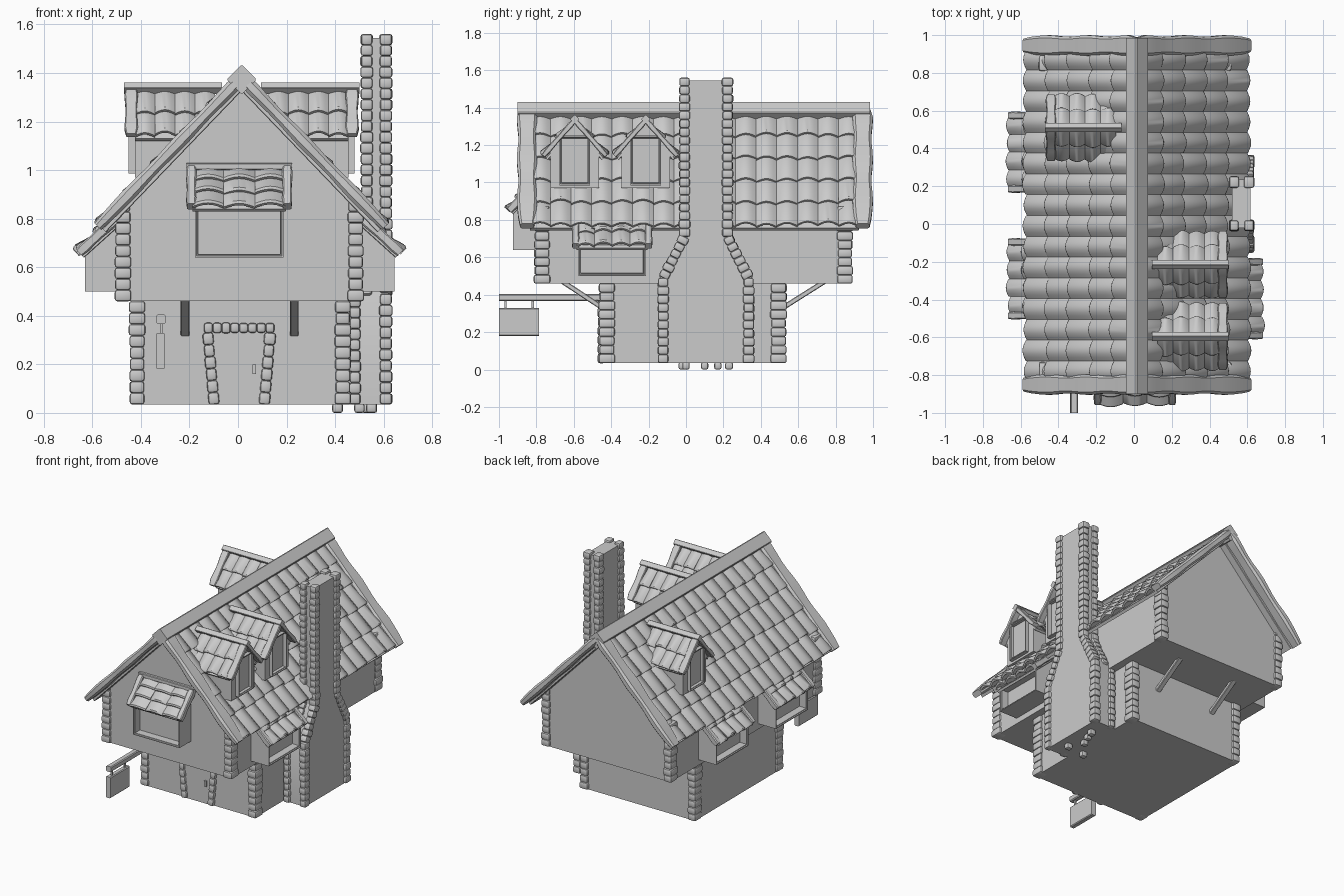
import bpy, bmesh, math, random
from mathutils import Vector, Matrix

if "Cube" in bpy.data.objects:
    bpy.data.objects.remove(bpy.data.objects["Cube"])

random.seed(4)
CX, SL = 0.015, 1.04           # ridge x and roof slope
X, Y, Z = Vector((1, 0, 0)), Vector((0, 1, 0)), Vector((0, 0, 1))


def finish(name, bm):
    bmesh.ops.recalc_face_normals(bm, faces=bm.faces[:])
    me = bpy.data.meshes.new(name)
    bm.to_mesh(me)
    bm.free()
    ob = bpy.data.objects.new(name, me)
    bpy.context.collection.objects.link(ob)
    return ob


def loft(bm, rings):
    """Closed skin through rings of points, capped at both ends."""
    vs = [[bm.verts.new(p) for p in r] for r in rings]
    n = len(vs[0])
    for a, b in zip(vs, vs[1:]):
        for i in range(n):
            bm.faces.new((a[i], a[(i + 1) % n], b[(i + 1) % n], b[i]))
    bm.faces.new(vs[0])
    bm.faces.new(vs[-1])


def prism(name, pts, axis, a, b):
    bm = bmesh.new()
    put = (lambda p, t: (p[0], t, p[1])) if axis == 'y' else (lambda p, t: (t, p[0], p[1]))
    loft(bm, [[put(p, t) for p in pts] for t in (a, b)])
    return finish(name, bm)


def box(name, lo, hi):
    return prism(name, [(lo[0], lo[2]), (hi[0], lo[2]), (hi[0], hi[2]), (lo[0], hi[2])], 'y', lo[1], hi[1])


def stones(name, path, sx, sy, pitch=0.046):
    """Column of rounded stones following a path."""
    bm = bmesh.new()
    path = [Vector(p) for p in path]
    for a, b in zip(path, path[1:]):
        d = b - a
        n = max(1, round(d.length / pitch))
        rot = Z.rotation_difference(d).to_matrix().to_4x4()
        for i in range(n):
            k = random.uniform(0.9, 1.08)
            size = Matrix.Diagonal((sx * k, sy * k, d.length / n * 1.02, 1))
            bmesh.ops.create_cube(bm, size=1, matrix=Matrix.Translation(a + d * (i + .5) / n) @ rot @ size)
    bmesh.ops.bevel(bm, geom=bm.edges[:], offset=0.011, segments=2, profile=0.5, affect='EDGES')
    return finish(name, bm)


def beam(name, p0, p1, side, w, t, wob=0.0, n=1, c=0.3):
    """Chamfered timber; wob makes its width and thickness uneven."""
    p0, p1 = Vector(p0), Vector(p1)
    side = Vector(side).normalized()
    nor = (p1 - p0).normalized().cross(side)
    bm, rings = bmesh.new(), []
    for k in range(n + 1):
        f = 1 + wob * math.sin(k * 1.25 + 0.4)
        if wob and k in (0, n):
            f *= 0.8
        a, b = w / 2 * f, t / 2 * f
        e = min(a, b) * c
        o = p0.lerp(p1, k / n)
        rings.append([o + side * i + nor * j for i, j in (
            (a, b - e), (a - e, b), (e - a, b), (-a, b - e), (-a, e - b), (e - a, -b), (a - e, -b), (a, e - b))])
    loft(bm, rings)
    return finish(name, bm)


def tiles(name, top, side, down, width, cols, rows, hump=0.025):
    """Overlapping rows of barrel tiles; down is the whole slope vector."""
    top, side, down = Vector(top), Vector(side), Vector(down)
    v, nor = down.normalized(), side.cross(down).normalized()
    if nor.z < 0:
        nor = -nor
    cw, rl, th = width / cols, down.length / rows, 0.018
    bm = bmesh.new()
    for r in range(rows):
        for c in range(cols):
            v0, v1 = max(0, r * rl - 0.012), (r + 1) * rl + random.uniform(-0.004, 0.01)
            lift = 0.016 + random.uniform(-0.003, 0.005)
            rings = []
            for k in range(7):
                h = hump * math.sin(math.pi * k / 6)
                u = -width / 2 + cw * (c + k / 6)
                rings.append([top + side * u + v * q + nor * w for q, w in (
                    (v0, h * .7), (v1 - 0.01, h + lift), (v1, h + lift - 0.006), (v1, h + lift - th), (v0, h * .7 - th))])
            loft(bm, rings)
    return finish(name, bm)


def window(name, M, lo, hi, back_top, depth):
    """Box whose outward (+x) face holds a framed recess; the top slopes back to the wall."""
    bm = bmesh.new()
    prof = [(lo[0], lo[2]), (hi[0], lo[2]), (hi[0], hi[2]), (lo[0], back_top)]
    loft(bm, [[M @ Vector((x, y, z)) for x, z in prof] for y in (lo[1], hi[1])])
    bmesh.ops.recalc_face_normals(bm, faces=bm.faces[:])
    out = M.to_3x3() @ X
    face = max(bm.faces, key=lambda f: f.calc_center_median().dot(out))
    for t, d in ((0.008, 0.0), (0.004, -0.006), (0.006, 0.0), (0.003, -depth)):
        bmesh.ops.inset_individual(bm, faces=[face], thickness=t, depth=d)
    return finish(name, bm)


def bay(name, M, w, zlo, zhi, out, ztop, tip, rows):
    """Box window with a small lean-to tiled roof."""
    P, R = (lambda *a: M @ Vector(a)), M.to_3x3()
    window(name + "_window", M, (-0.02, -w / 2, zlo), (out, w / 2, zhi), ztop - 0.02, 0.05)
    tw = w + 0.02
    side, down = R @ Y, R @ Vector((tip[0], 0, tip[1] - ztop))
    tiles(name + "_tiles", P(0, 0, ztop), side, down, tw, 4 if rows == 2 else 3, rows, 0.022)
    beam(name + "_roof_board", P(0, 0, ztop - .02), P(tip[0] - .01, 0, tip[1] - .01), side, tw, 0.016)
    for s in (-1, 1):
        beam(name + "_roof_edge", P(0, s * (tw / 2 + .005), ztop + .012), P(tip[0] + .005, s * (tw / 2 + .005), tip[1] + .005),
             side, 0.04, 0.042, 0.1, 6)
    beam(name + "_roof_top", P(0.005, -tw / 2 - .025, ztop + .015), P(0.005, tw / 2 + .025, ztop + .015), Z, 0.03, 0.03)


# Walls: lower storey and overhanging gabled upper storey
box("lower_walls", (-0.435, -0.45, 0.035), (0.45, 0.52, 0.48))
gz = lambda x: 1.345 - SL * abs(x - CX)
prism("upper_walls", [(-0.49, 0.46), (0.505, 0.46), (0.505, gz(0.505)), (CX, gz(CX)), (-0.49, gz(-0.49))], 'y', -0.795, 0.875)

# Corner stones
for x in (-0.416, 0.432):
    for y in (-0.423, 0.495):
        stones("lower_corner_stones", [(x, y, 0.035), (x, y, 0.46)], 0.064, 0.084)
for x in (-0.474, 0.485):
    for y in (-0.77, 0.85):
        stones("upper_corner_stones", [(x, y, 0.46), (x, y, 0.875)], 0.064, 0.082)

# Main roof: boards, tiles, wavy end boards, ridge beam
for s in (-1, 1):
    run = 0.575
    down = Vector((s * run, 0, -SL * run))
    top = Vector((CX, 0.045, 1.362))
    tiles("roof_tiles", top, Y, down, 1.76, 16, 5)
    beam("roof_boards", top - Z * .022, top - Z * .022 + down * .985, Y, 1.76, 0.02)
    for y in (-0.85, 0.945):
        a = Vector((CX, y, 1.383))
        beam("roof_end_board", a, a + Vector((s * 0.592, 0, -SL * 0.592)), Y, 0.1, 0.052, 0.09, 14, 0.5)
beam("ridge_beam", (CX, -0.9, 1.373), (CX, 0.985, 1.373), (1, 0, 1), 0.087, 0.087, c=0.12)

# Dormers
for s, yc in ((1, -0.595), (1, -0.215), (-1, 0.51)):
    d = lambda v: CX + s * v
    prism("dormer_walls", [(yc - .13, .97), (yc + .13, .97), (yc + .13, 1.17), (yc, 1.31), (yc - .13, 1.17)], 'x', d(0.12), d(0.44))
    M = Matrix.Translation((CX, yc, 0)) @ Matrix.Rotation(0 if s > 0 else math.pi, 4, 'Z')
    window("dormer_window", M, (0.42, -0.082, 0.985), (0.465, 0.082, 1.25), 1.25, 0.025)
    for t in (-1, 1):
        top, down = Vector((d(0.275), yc, 1.315)), Vector((0, t * 0.155, -0.175))
        tiles("dormer_tiles", top, X, down, 0.33, 4, 2, 0.02)
        beam("dormer_roof_boards", top - Z * .02, top - Z * .02 + down * .97, X, 0.33, 0.016)
        a = Vector((d(0.455), yc, 1.333))
        beam("dormer_end_board", a, a + Vector((0, t * 0.168, -0.19)), X, 0.05, 0.028, 0.1, 7)
    beam("dormer_ridge", (d(0.08), yc, 1.338), (d(0.485), yc, 1.338), (0, 1, 1), 0.036, 0.036, c=0.15)

# Box windows: front, right, two on the left
front = Matrix.Translation((0.005, -0.795, 0)) @ Matrix.Rotation(-math.pi / 2, 4, 'Z')
bay("front_bay", front, 0.365, 0.64, 0.87, 0.13, 1.0, (0.145, 0.845), 3)
bay("right_bay", Matrix.Translation((0.505, -0.395, 0)), 0.36, 0.5, 0.67, 0.14, 0.8, (0.16, 0.655), 2)
for y in (0.38, -0.29):
    M = Matrix.Translation((-0.49, y, 0)) @ Matrix.Rotation(math.pi, 4, 'Z')
    bay("left_bay", M, 0.36, 0.5, 0.67, 0.14, 0.8, (0.16, 0.655), 2)

# Chimney: wide base, shoulders, shaft, stone edges
prism("chimney_base", [(-0.13, .035), (.345, .035), (.345, .49), (.235, .71), (-0.02, .71), (-0.13, .49)], 'x', 0.44, 0.618)
box("chimney_shaft", (0.52, -0.02, 0.6), (0.618, 0.235, 1.545))
for lo, hi in ((-0.122, -0.008), (0.335, 0.222)):
    stones("chimney_outer_stones", [(0.609, lo, .035), (0.609, lo, .49), (0.609, hi, .71), (0.609, hi, 1.56)], 0.052, 0.058, 0.044)
    stones("chimney_inner_stones", [(0.482, lo, .035), (0.482, lo, .48)], 0.045, 0.058, 0.044)
    stones("chimney_inner_stones", [(0.53, lo, .48), (0.53, hi, .71), (0.53, hi, 1.56)], 0.05, 0.058, 0.044)
for x, y in ((.41, -.02), (.55, 0.0), (.5, .1), (.53, .17), (.55, .23)):
    stones("base_pebble", [(x, y, 0.0), (x, y, 0.04)], 0.045, 0.04)

# Door and its stone surround
prism("door", [(-0.09, .035), (0.1, .035), (0.115, .33), (-0.105, .33)], 'y', -0.456, -0.44)
stones("door_surround", [(-0.098, -.452, .035), (-0.125, -.452, .33)], 0.045, 0.04)
stones("door_surround", [(0.108, -.452, .035), (0.133, -.452, .33)], 0.045, 0.04)
stones("door_lintel", [(-0.14, -.452, .35), (0.15, -.452, .35)], 0.042, 0.04, 0.036)
box("door_handle", (0.06, -0.468, 0.16), (0.075, -0.45, 0.2))

# Slanted braces under the overhang, front and back
for x in (-0.218, 0.232):
    beam("front_brace", (x, -0.44, 0.325), (x, -0.66, 0.47), X, 0.036, 0.026)
    beam("back_brace", (x, 0.51, 0.325), (x, 0.74, 0.47), X, 0.036, 0.026)

# Hanging sign
beam("sign_beam", (-0.317, -1.0, 0.386), (-0.317, -0.44, 0.386), X, 0.04, 0.038)
for y in (-0.965, -0.82):
    box("sign_hanger", (-0.322, y - .006, 0.32), (-0.312, y + .006, 0.37))
beam("sign_board", (-0.32, -1.0, 0.255), (-0.32, -0.785, 0.255), X, 0.036, 0.15)

bpy.ops.object.select_all(action='SELECT')
bpy.context.view_layer.objects.active = bpy.context.selected_objects[0]
bpy.ops.object.shade_smooth_by_angle(angle=math.radians(40))
